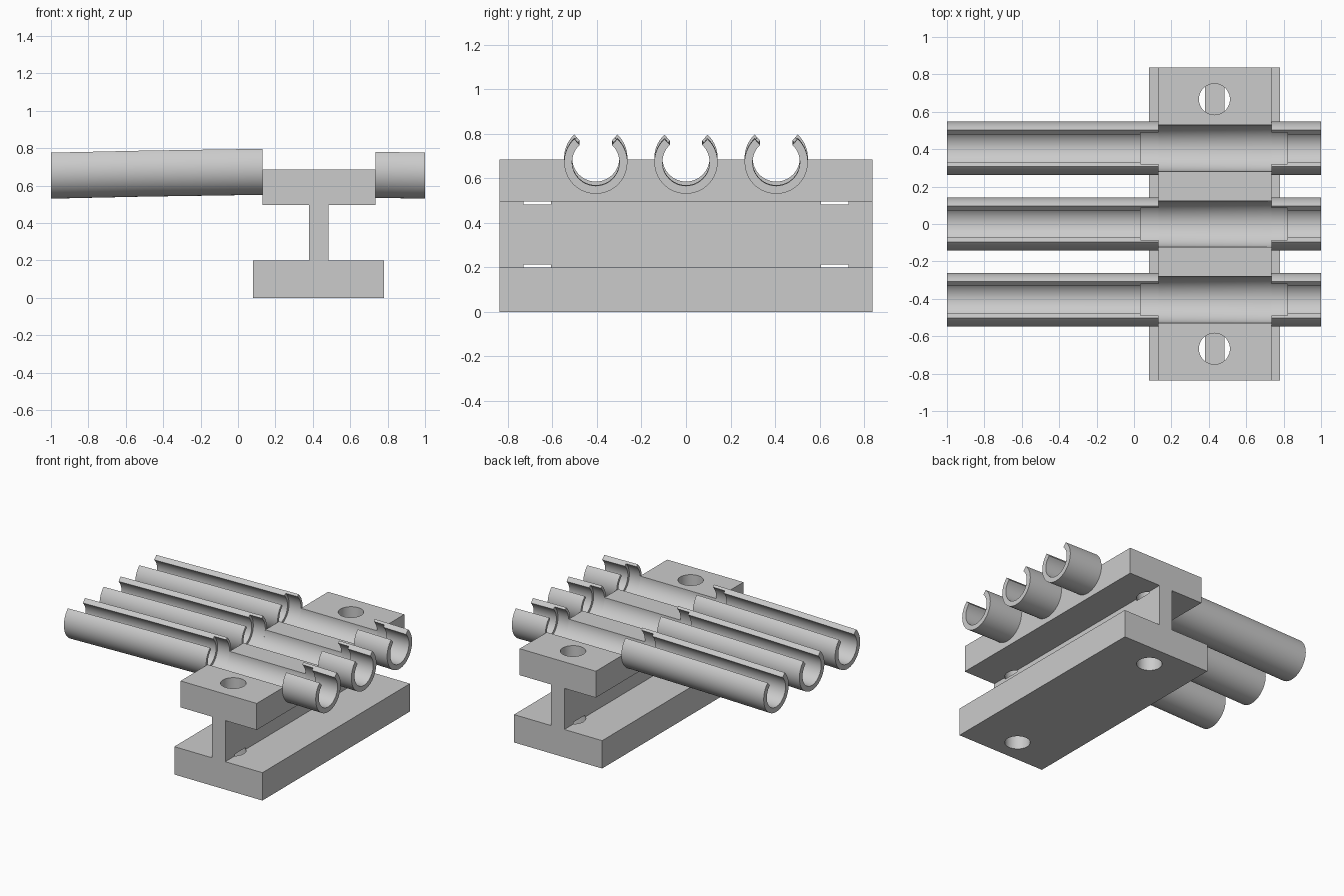
import bpy, bmesh, math

cube = bpy.data.objects.get("Cube")
if cube:
    bpy.data.objects.remove(cube)

# One plain grey material
GREY = (0.6, 0.6, 0.6, 1)
mat = bpy.data.materials.new("plain grey")
mat.use_nodes = True
mat.diffuse_color = GREY
mat.node_tree.nodes["Principled BSDF"].inputs["Base Color"].default_value = GREY

HALF_LENGTH = 0.837
BLOCK_LEFT, BLOCK_RIGHT, BLOCK_TOP = 0.13, 0.735, 0.685
OUTER, INNER, BORE = 0.142, 0.106, 0.124
CHANNELS = (-0.405, 0, 0.405)


def make_object(name, bm):
    bmesh.ops.recalc_face_normals(bm, faces=bm.faces)
    mesh = bpy.data.meshes.new(name)
    bm.to_mesh(mesh)
    bm.free()
    mesh.materials.append(mat)
    obj = bpy.data.objects.new(name, mesh)
    bpy.context.collection.objects.link(obj)
    return obj


def loft(name, sections):
    """Join closed sections of equal point count and cap both ends."""
    bm = bmesh.new()
    rings = [[bm.verts.new(p) for p in s] for s in sections]
    n = len(rings[0])
    for a, b in zip(rings, rings[1:]):
        for i in range(n):
            j = (i + 1) % n
            bm.faces.new((a[i], a[j], b[j], b[i]))
    bm.faces.new(rings[0])
    bm.faces.new(rings[-1])
    return make_object(name, bm)


def box(name, x0, x1, z0, z1):
    y = HALF_LENGTH
    return loft(name, [[(x, -y, z0), (x, y, z0), (x, y, z1), (x, -y, z1)]
                       for x in (x0, x1)])


def arc(x, y, z, radius, start, end, steps=40):
    angles = [start + (end - start) * i / steps for i in range(steps + 1)]
    return [(x, y + radius * math.cos(a), z + radius * math.sin(a)) for a in angles]


# I-shaped stand with three grooves along the upper block
base = box("base_plate", 0.08, 0.78, 0, 0.2)
web = box("web", 0.38, 0.485, 0.2, 0.495)


def grooved_section(x, z):
    pts = [(x, HALF_LENGTH, 0.495), (x, -HALF_LENGTH, 0.495),
           (x, -HALF_LENGTH, BLOCK_TOP)]
    tilt = math.asin((BLOCK_TOP - z) / BORE)
    for y in CHANNELS:
        pts += arc(x, y, z, BORE, math.pi - tilt, math.tau + tilt)
    return pts + [(x, HALF_LENGTH, BLOCK_TOP)]


block = loft("grooved_block", [grooved_section(BLOCK_LEFT, 0.692),
                               grooved_section(BLOCK_RIGHT, 0.676)])

# Bolt holes through both flanges, just biting into the web
for y in (-0.667, 0.667):
    for z0, z1, parts in ((-0.1, 0.213, (base, web)), (0.483, 0.9, (block, web))):
        bpy.ops.mesh.primitive_cylinder_add(vertices=48, radius=0.083, depth=z1 - z0,
                                            location=(0.43, y, (z0 + z1) / 2))
        cutter = bpy.context.object
        cutter.hide_render = True
        cutter.data.materials.append(mat)
        for part in parts:
            mod = part.modifiers.new("bolt hole", "BOOLEAN")
            mod.operation = "DIFFERENCE"
            mod.solver = "EXACT"
            mod.object = cutter
            bpy.context.view_layer.objects.active = part
            bpy.ops.object.modifier_apply(modifier=mod.name)
        bpy.data.objects.remove(cutter)

# Open-topped tubes, slightly sagging away from the stand, counterbored near it
LIP = math.radians(47)
LEFT_PATH = ((-1, 0.672, INNER), (-0.5, 0.683, INNER), (0.035, 0.691, INNER),
             (0.035, 0.691, BORE), (BLOCK_LEFT, 0.692, BORE))
RIGHT_PATH = ((BLOCK_RIGHT, 0.676, BORE), (0.82, 0.675, BORE),
              (0.82, 0.675, INNER), (1, 0.672, INNER))


def tube_section(x, y, z, inner):
    start, end = math.pi - LIP, math.tau + LIP
    return arc(x, y, z, OUTER, start, end) + arc(x, y, z, inner, end, start)


objects = [base, web, block]
for number, y in enumerate(CHANNELS, 1):
    for name, path in (("long_tube", LEFT_PATH), ("short_tube", RIGHT_PATH)):
        sections = [tube_section(x, y, z, r) for x, z, r in path]
        objects.append(loft(f"{name}_{number}", sections))

bpy.ops.object.select_all(action="DESELECT")
for obj in objects:
    obj.select_set(True)
bpy.context.view_layer.objects.active = base
bpy.ops.object.shade_smooth_by_angle(angle=math.radians(30))
